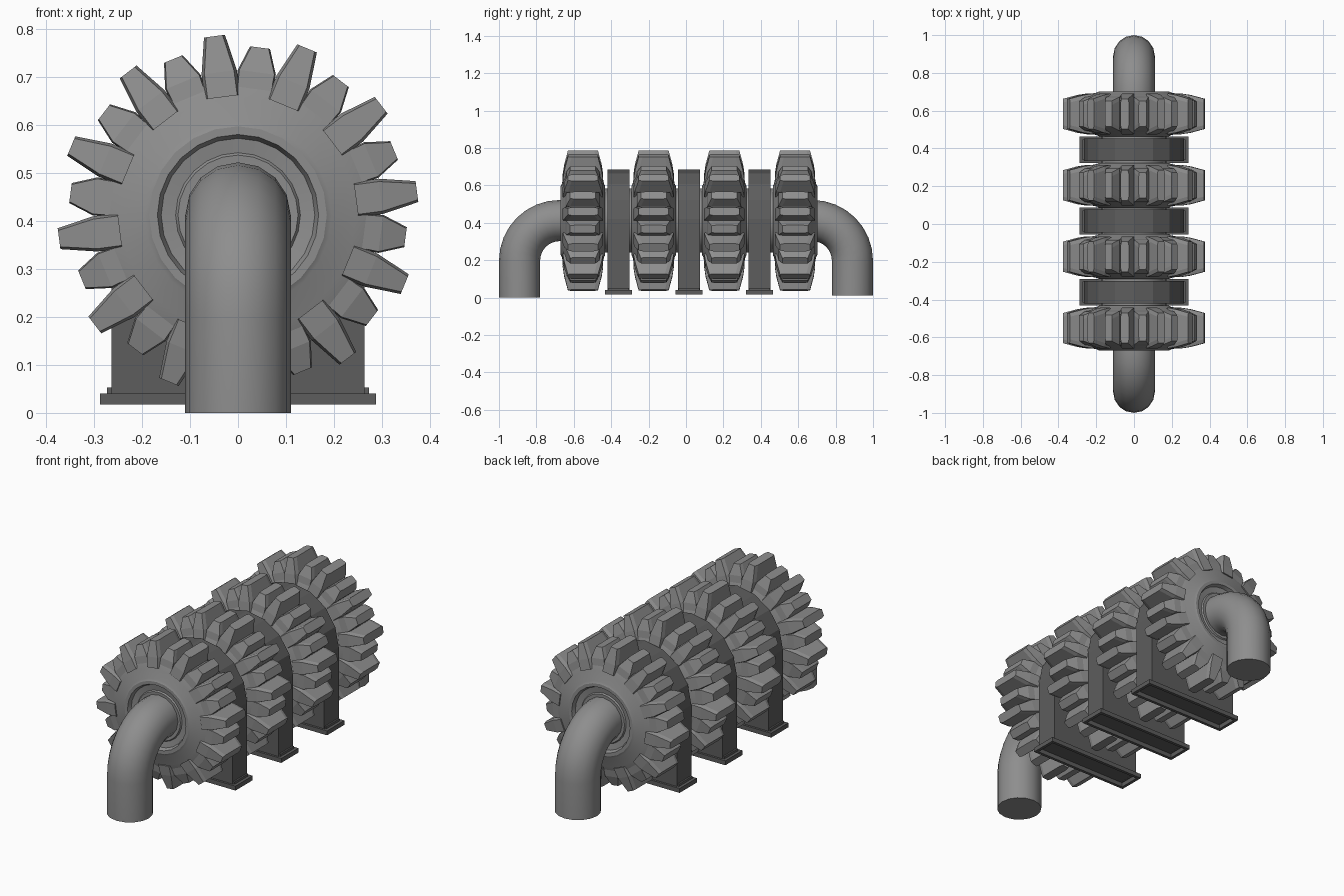
import bpy, bmesh, math
from math import sin, cos, pi, radians
from mathutils import Vector

if "Cube" in bpy.data.objects:
    bpy.data.objects.remove(bpy.data.objects["Cube"])

AXIS_Z = 0.412
GEAR_Y = [-0.551 + 0.378 * i for i in range(4)]
BRACKET_Y = [-0.361 + 0.377 * i for i in range(3)]


def material(name, value):
    m = bpy.data.materials.new(name)
    m.use_nodes = True
    colour = (value, value, value, 1)
    m.diffuse_color = colour
    bsdf = m.node_tree.nodes["Principled BSDF"]
    bsdf.inputs["Base Color"].default_value = colour
    bsdf.inputs["Roughness"].default_value = 0.6
    return m


steel = material("mid grey steel", 0.27)
dark_steel = material("dark grey steel", 0.11)


def finish(bm, name, mat, smooth_angle=None):
    bmesh.ops.recalc_face_normals(bm, faces=bm.faces[:])
    mesh = bpy.data.meshes.new(name)
    bm.to_mesh(mesh)
    bm.free()
    mesh.materials.append(mat)
    obj = bpy.data.objects.new(name, mesh)
    bpy.context.collection.objects.link(obj)
    if smooth_angle:
        bpy.ops.object.select_all(action="DESELECT")
        obj.select_set(True)
        bpy.context.view_layer.objects.active = obj
        bpy.ops.object.shade_smooth_by_angle(angle=radians(smooth_angle))
    return obj


def polar(r, a, y):
    return Vector((r * cos(a), y, AXIS_Z + r * sin(a)))


def loft(bm, rings, cap=True):
    """Join equal rings of points into a closed-around skin."""
    rows = [[bm.verts.new(p) for p in ring] for ring in rings]
    n = len(rows[0])
    for a, b in zip(rows, rows[1:]):
        for i in range(n):
            j = (i + 1) % n
            bm.faces.new((a[i], a[j], b[j], b[i]))
    if cap:
        bm.faces.new(rows[0])
        bm.faces.new(rows[-1])


def lathe(bm, profile, y, segments):
    loft(bm, [[polar(r, 2 * pi * i / segments, y + w) for i in range(segments)]
              for r, w in profile])


def tooth(bm, angle, y, sections):
    """Sections: radius, half thickness in y, half width, half width of the end faces."""
    out = Vector((cos(angle), 0, sin(angle)))
    side = Vector((-sin(angle), 0, cos(angle)))
    rings = []
    for r, w, b, e in sections:
        base = Vector((0, y, AXIS_Z)) + out * r
        shape = [(-e, -w), (e, -w), (b, 0.02 - w), (b, w - 0.02),
                 (e, w), (-e, w), (-b, w - 0.02), (-b, 0.02 - w)]
        rings.append([base + side * s + Vector((0, t, 0)) for s, t in shape])
    loft(bm, rings)


# Gears: dished hub with raised ring, long and short teeth alternating
half = [(0.10, 0.10), (0.125, 0.102), (0.13, 0.095), (0.16, 0.100), (0.168, 0.119),
        (0.185, 0.119), (0.195, 0.113), (0.245, 0.103), (0.285, 0.085)]
profile = [(r, -w) for r, w in half] + [(r, w) for r, w in reversed(half)]
long_tooth = [(0.248, 0.108, 0.037, 0.031), (0.30, 0.100, 0.037, 0.031),
              (0.376, 0.080, 0.022, 0.017)]
short_tooth = [(0.25, 0.095, 0.036, 0.034), (0.30, 0.088, 0.040, 0.037),
               (0.352, 0.068, 0.021, 0.018)]
for n, y in enumerate(GEAR_Y):
    bm = bmesh.new()
    lathe(bm, profile, y, 24)
    finish(bm, f"gear_hub_{n + 1}", steel, 25)
    bm = bmesh.new()
    for k in range(12):
        tooth(bm, radians(7.5 + 30 * k), y, long_tooth)
        tooth(bm, radians(22.5 + 30 * k), y, short_tooth)
    finish(bm, f"gear_teeth_{n + 1}", steel)

# Shaft sections between the gears
for n, (a, b) in enumerate(zip(GEAR_Y, GEAR_Y[1:])):
    bm = bmesh.new()
    lathe(bm, [(0.172, a + 0.1), (0.172, b - 0.1)], 0, 24)
    finish(bm, f"shaft_{n + 1}", steel, 30)

# Brackets: arched plate on a hollow foot
for n, y in enumerate(BRACKET_Y):
    bm = bmesh.new()
    arch = [(0.264 * cos(pi * i / 8), 0.42 + 0.264 * sin(pi * i / 8)) for i in range(9)]
    outline = [(0.264, 0.04)] + arch + [(-0.264, 0.04)]
    rows = [[bm.verts.new((x, y + s * 0.06, z)) for x, z in outline] for s in (-1, 1)]
    for row in rows:
        bm.faces.new(row)
    for i in range(len(outline) - 1):
        bm.faces.new((rows[0][i], rows[0][i + 1], rows[1][i + 1], rows[1][i]))
    finish(bm, f"bracket_plate_{n + 1}", dark_steel)

    bm = bmesh.new()
    bmesh.ops.create_cube(bm, size=1)
    for v in bm.verts:
        v.co = Vector((v.co.x * 0.576, y + v.co.y * 0.142, 0.029 + v.co.z * 0.023))
    bm.normal_update()
    bottom = min(bm.faces, key=lambda f: f.calc_center_median().z)
    bmesh.ops.inset_region(bm, faces=[bottom], thickness=0.022)
    hole = bmesh.ops.extrude_face_region(bm, geom=[bottom])["geom"]
    bmesh.ops.delete(bm, geom=[bottom], context="FACES_ONLY")
    for v in hole:
        if isinstance(v, bmesh.types.BMVert):
            v.co.z += 0.035
    finish(bm, f"bracket_foot_{n + 1}", dark_steel)


# Elbow pipes at both ends
def elbow(name, side, start_y, end_y, foot_z):
    radius, bend = 0.11, 0.215
    centre_y = end_y - side * (radius + bend)
    centre_z = AXIS_Z - bend
    path = [(start_y, AXIS_Z, pi / 2)]
    for i in range(9):
        a = pi / 2 * (1 - i / 8)
        path.append((centre_y + side * bend * cos(a), centre_z + bend * sin(a), a))
    path.append((end_y - side * radius, foot_z, 0))
    rings = []
    for y, z, a in path:
        ring = []
        for i in range(16):
            t = 2 * pi * i / 16
            s = radius * cos(t)
            ring.append(Vector((radius * sin(t), y + side * s * cos(a), z + s * sin(a))))
        rings.append(ring)
    bm = bmesh.new()
    loft(bm, rings)
    finish(bm, name, steel, 40)


elbow("front_pipe", -1, GEAR_Y[0] - 0.08, -1.0, 0.0)
elbow("back_pipe", 1, GEAR_Y[-1] + 0.08, 1.0, 0.012)
